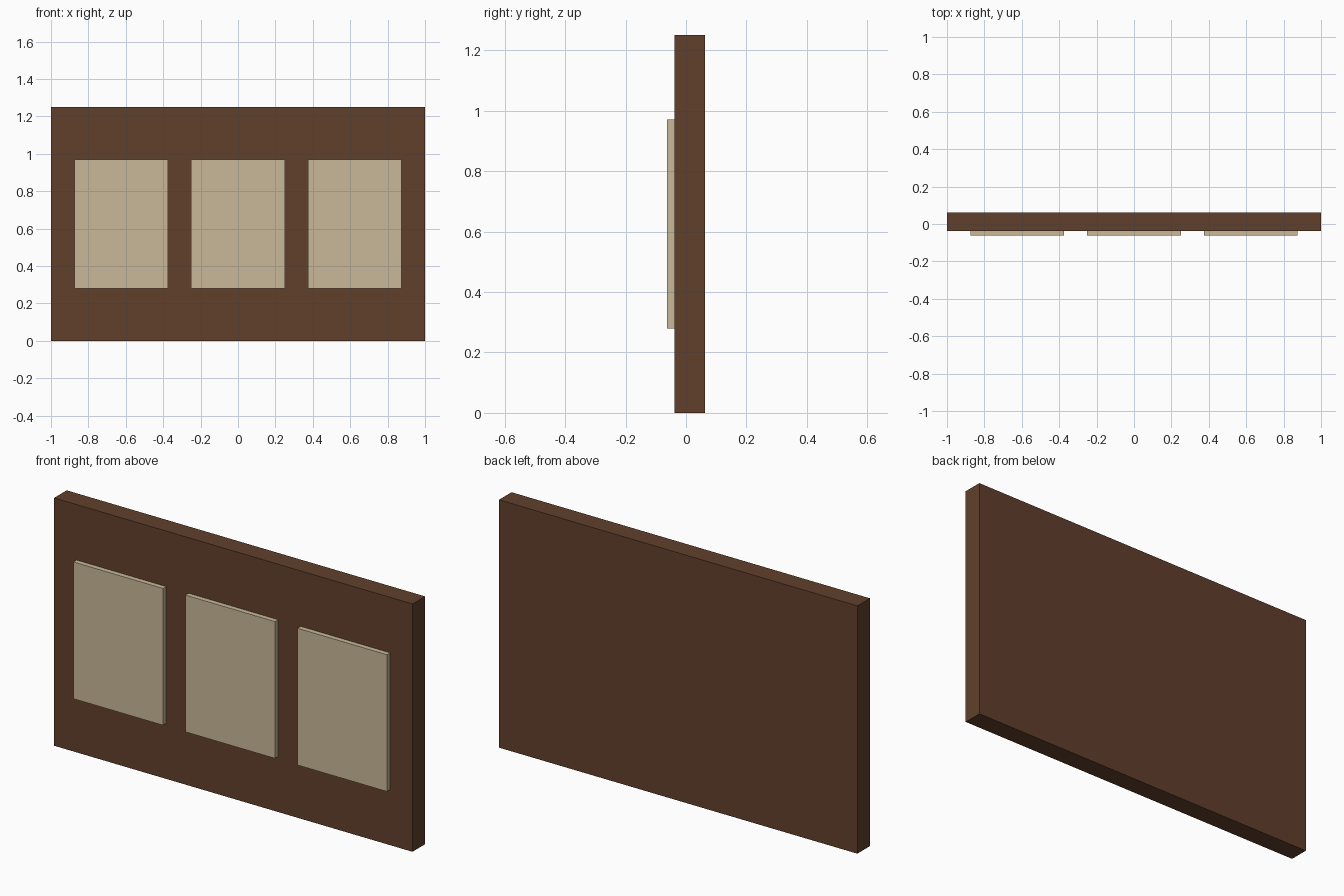
import bpy

cube = bpy.data.objects.get("Cube")
if cube:
    bpy.data.objects.remove(cube, do_unlink=True)


def make_material(name, rgb):
    mat = bpy.data.materials.new(name)
    mat.use_nodes = True
    color = (*rgb, 1.0)
    mat.diffuse_color = color
    mat.node_tree.nodes["Principled BSDF"].inputs["Base Color"].default_value = color
    return mat


def box(name, center, size, mat):
    bpy.ops.mesh.primitive_cube_add(size=1, location=center)
    obj = bpy.context.object
    obj.name = name
    obj.scale = size
    bpy.ops.object.transform_apply(location=False, rotation=False, scale=True)
    obj.data.materials.append(mat)
    return obj


wood = make_material("dark brown wood", (0.119, 0.051, 0.025))
paper = make_material("aged paper", (0.578, 0.485, 0.314))

# Backing board
box("board", (0, 0.0125, 0.625), (2, 0.1, 1.25), wood)

# Three sheets on the front face
for side, x in (("right", -0.625), ("middle", 0), ("left", 0.625)):
    box(side + "_sheet", (x, -0.05, 0.625), (0.5, 0.025, 0.69), paper)
